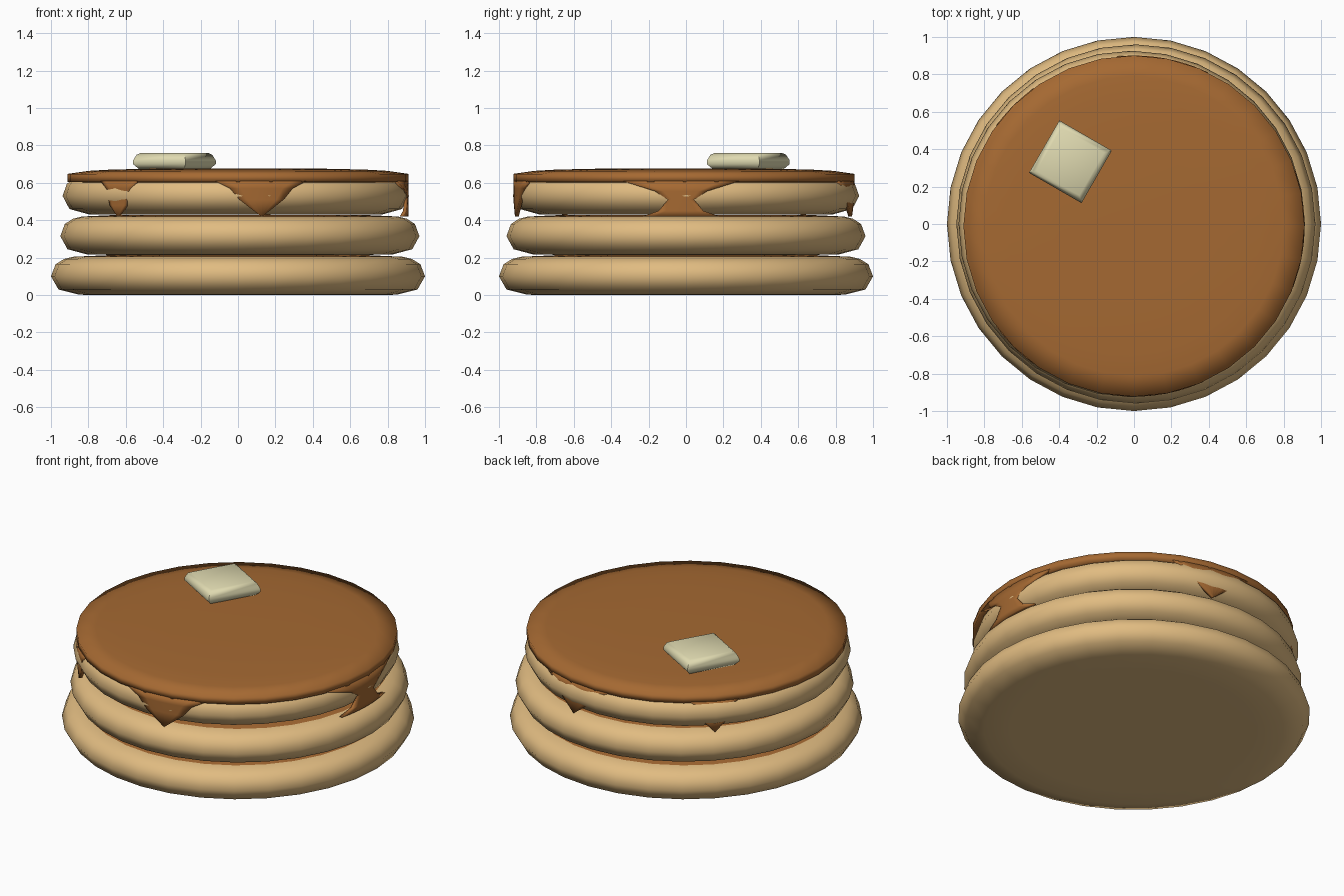
import bpy, bmesh, math
from mathutils import Matrix

if "Cube" in bpy.data.objects:
    bpy.data.objects.remove(bpy.data.objects["Cube"], do_unlink=True)


def material(name, rgb):
    m = bpy.data.materials.new(name)
    m.use_nodes = True
    m.diffuse_color = (*rgb, 1)
    bsdf = next(n for n in m.node_tree.nodes if n.type == "BSDF_PRINCIPLED")
    bsdf.inputs["Base Color"].default_value = (*rgb, 1)
    return m


batter = material("golden batter", (0.75, 0.50, 0.22))
syrup_brown = material("syrup brown", (0.376, 0.141, 0.032))
butter_cream = material("butter cream", (0.73, 0.69, 0.43))


def finish(name, bm, mats, location=(0, 0, 0), angle=180):
    mesh = bpy.data.meshes.new(name)
    bm.to_mesh(mesh)
    bm.free()
    for m in mats:
        mesh.materials.append(m)
    obj = bpy.data.objects.new(name, mesh)
    obj.location = location
    bpy.context.collection.objects.link(obj)
    bpy.ops.object.select_all(action="DESELECT")
    obj.select_set(True)
    bpy.context.view_layer.objects.active = obj
    bpy.ops.object.shade_smooth_by_angle(angle=math.radians(angle))
    return obj


def lathe(profile, sides, turn=0.0):
    """Closed solid from (radius, height) points, listed bottom to top."""
    bm = bmesh.new()
    rings = []
    for r, z in profile:
        rings.append([bm.verts.new((r * math.cos(turn + math.tau * i / sides),
                                    r * math.sin(turn + math.tau * i / sides), z))
                      for i in range(sides)])
    for low, high in zip(rings, rings[1:]):
        for i in range(sides):
            j = (i + 1) % sides
            bm.faces.new((low[i], low[j], high[j], high[i]))
    bm.faces.new(rings[0][::-1])
    bm.faces.new(rings[-1])
    return bm


# Pancakes: rounded discs with a browned top
PANCAKE = [(0.70, 0), (0.85, 0.002), (0.96, 0.03), (1.0, 0.10), (0.975, 0.165),
           (0.93, 0.193), (0.88, 0.205), (0.70, 0.213)]


def pancake(name, radius, x, z):
    bm = lathe([(r * radius, h) for r, h in PANCAKE], 32)
    for f in bm.faces:
        if f.calc_center_median().z > 0.2:
            f.material_index = 1
    finish(name, bm, [batter, syrup_brown], (x, 0, z))


pancake("bottom_pancake", 1.0, 0, 0)
pancake("middle_pancake", 0.96, 0.01, 0.215)
pancake("top_pancake", 0.926, -0.012, 0.43)

# Syrup: shallow cap with a short skirt over the top pancake
SYRUP_R = 0.912
SYRUP_Y = -0.011
cap = lathe([(0.87, 0.60), (SYRUP_R, 0.605), (SYRUP_R, 0.648), (0.80, 0.664),
             (0.68, 0.671), (0.40, 0.677)], 32)
finish("syrup_cap", cap, [syrup_brown], (0, SYRUP_Y, 0))


# Drips: curved patches hugging the rim, rows of (height, half width)
def drip(name, degrees, rows, columns=6):
    bm = bmesh.new()
    grid = []
    for z, half in rows:
        row = []
        for c in range(columns + 1):
            a = math.radians(degrees) + half / SYRUP_R * (2 * c / columns - 1)
            row.append(bm.verts.new((SYRUP_R * math.cos(a), SYRUP_R * math.sin(a), z)))
        grid.append(row)
    for top, low in zip(grid, grid[1:]):
        for c in range(columns):
            bm.faces.new((top[c], low[c], low[c + 1], top[c + 1]))
    obj = finish(name, bm, [syrup_brown], (0, SYRUP_Y, 0))
    mod = obj.modifiers.new("thickness", "SOLIDIFY")
    mod.thickness = 0.02
    mod.offset = -1


POINTED = [(0.61, 0.25), (0.57, 0.17), (0.51, 0.12), (0.42, 0.003)]
SMALL = [(0.61, 0.14), (0.57, 0.09), (0.48, 0.06), (0.42, 0.003)]
WIDE = [(0.61, 0.32), (0.555, 0.14), (0.51, 0.07), (0.45, 0.12), (0.42, 0.21)]
drip("front_drip", -82, POINTED)
drip("back_drip", 80, POINTED)
drip("left_drip", -1, WIDE)
drip("front_right_drip", -135, SMALL)
drip("back_right_drip", 135, SMALL)

# Butter pat: square block with softened edges
pat = lathe([(half * math.sqrt(2), z) for half, z in
             ((0.137, 0.672), (0.162, 0.70), (0.162, 0.72), (0.148, 0.75), (0.132, 0.76))],
            4, math.radians(45))
bmesh.ops.rotate(pat, verts=pat.verts, matrix=Matrix.Rotation(math.radians(-30), 3, "Z"))
finish("butter_pat", pat, [butter_cream], (-0.34, 0.333, 0), 50)
